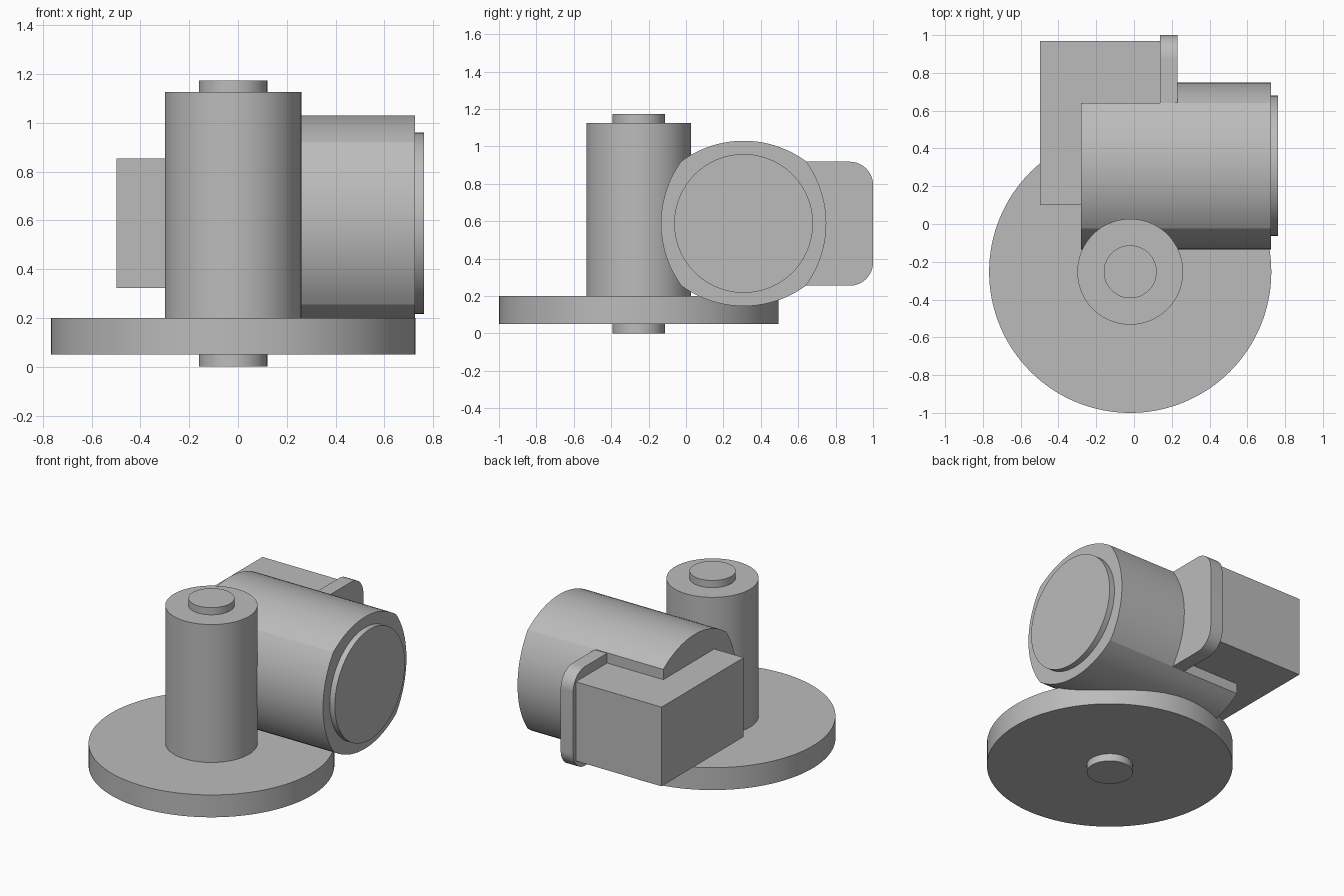
import bpy, bmesh
from math import sin, cos, asin, atan2, hypot, pi, radians
from mathutils import Vector

cube = bpy.data.objects.get("Cube")
if cube:
    bpy.data.objects.remove(cube, do_unlink=True)

GREY = (0.5, 0.5, 0.5, 1)
mat = bpy.data.materials.new("plain grey")
mat.use_nodes = True
mat.diffuse_color = GREY
mat.node_tree.nodes["Principled BSDF"].inputs["Base Color"].default_value = GREY


def prism(name, outline, axis, lo, hi):
    """Extrude a 2D outline along x (outline in y, z) or z (outline in x, y)."""
    def place(p, t):
        return Vector((t, *p)) if axis == "x" else Vector((*p, t))
    bm = bmesh.new()
    face = bm.faces.new([bm.verts.new(place(p, lo)) for p in outline])
    top = bmesh.ops.extrude_face_region(bm, geom=[face], use_keep_orig=True)["geom"]
    shift = place((0, 0), hi - lo)
    bmesh.ops.translate(bm, vec=shift, verts=[g for g in top if isinstance(g, bmesh.types.BMVert)])
    bmesh.ops.recalc_face_normals(bm, faces=bm.faces)
    mesh = bpy.data.meshes.new(name)
    bm.to_mesh(mesh)
    bm.free()
    mesh.materials.append(mat)
    ob = bpy.data.objects.new(name, mesh)
    bpy.context.collection.objects.link(ob)
    return ob


def arc(cx, cy, r, a, b, n):
    return [(cx + r * cos(a + (b - a) * i / n), cy + r * sin(a + (b - a) * i / n))
            for i in range(n + 1)]


def circle(cx, cy, r, n=96):
    return arc(cx, cy, r, 0, 2 * pi, n)[:-1]


def rect(a0, a1, b0, b1):
    return [(a0, b0), (a1, b0), (a1, b1), (a0, b1)]


# Turntable base, column and the pin showing at both ends
PX, PY = -0.02, -0.253
parts = [prism("base_disc", circle(PX, PY, 0.747, 128), "z", 0.05, 0.2),
         prism("column", circle(PX, PY, 0.28), "z", 0.2, 1.125),
         prism("bottom_pin", circle(PX, PY, 0.14), "z", 0, 0.05),
         prism("top_pin", circle(PX, PY, 0.14), "z", 1.125, 1.173)]

# Barrel: four shallow bulging arcs meeting at soft corners
BY, BZ = 0.308, 0.588
corner, bulge = 0.333, 0.442
sag = bulge - corner
R = (corner ** 2 + sag ** 2) / (2 * sag)
half = asin(corner / R)
outline = []
for k in range(4):
    d = k * pi / 2
    off = bulge - R
    outline += arc(BY + off * cos(d), BZ + off * sin(d), R, d - half, d + half, 20)[:-1]
barrel = prism("barrel", outline, "x", -0.28, 0.725)
parts.append(barrel)

# Flat recess on the back of the barrel, beside the mounting plate
cutter = prism("recess_cutter", rect(0.64, 1.2, 0, 1.2), "x", -0.4, 0.22)
cutter.hide_render = True
cut = barrel.modifiers.new("recess", "BOOLEAN")
cut.operation, cut.object, cut.solver = "DIFFERENCE", cutter, "EXACT"
bpy.context.view_layer.objects.active = barrel
bpy.ops.object.modifier_apply(modifier=cut.name)
bpy.data.objects.remove(cutter, do_unlink=True)

# Round cap on the barrel's end
parts.append(prism("end_cap", circle(BY, BZ, 0.371), "x", 0.725, 0.763))

# Mounting plate with rounded outer corners, and the box behind it
z0, z1, yo, r = 0.255, 0.918, 1.0, 0.125
plate = ([(0.6, z0)] + arc(yo - r, z0 + r, r, -pi / 2, 0, 16)
         + arc(yo - r, z1 - r, r, 0, pi / 2, 16) + [(0.6, z1)])
parts += [prism("mounting_plate", plate, "x", 0.138, 0.23),
          prism("side_box", rect(0.1, 0.97, 0.322, 0.853), "x", -0.498, 0.138)]

# Smooth the curved walls, keep every real edge sharp
bpy.ops.object.select_all(action="DESELECT")
for ob in parts:
    ob.select_set(True)
bpy.context.view_layer.objects.active = barrel
bpy.ops.object.shade_smooth_by_angle(angle=radians(10))
